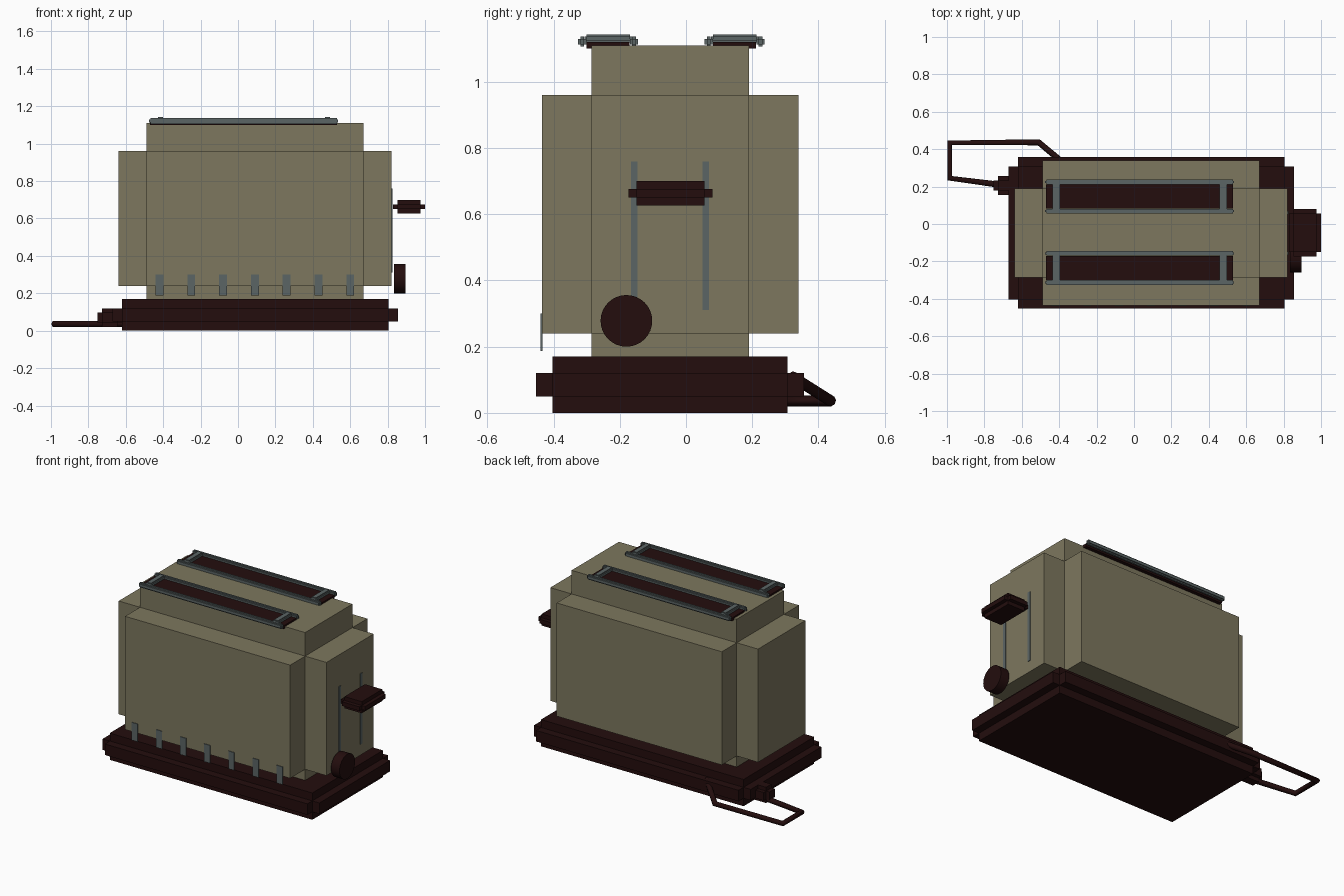
import bpy, bmesh, math
from mathutils import Vector

if "Cube" in bpy.data.objects:
    bpy.data.objects.remove(bpy.data.objects["Cube"])


def material(name, rgb):
    m = bpy.data.materials.new(name)
    m.diffuse_color = (*rgb, 1)
    m.use_nodes = True
    m.node_tree.nodes["Principled BSDF"].inputs["Base Color"].default_value = m.diffuse_color
    return m


OLIVE = material("olive enamel", (0.205, 0.185, 0.112))
DARK = material("dark brown plastic", (0.017, 0.004, 0.004))
STEEL = material("grey metal", (0.105, 0.13, 0.13))


def finish(name, bm, mat):
    bmesh.ops.remove_doubles(bm, verts=bm.verts, dist=1e-5)
    bmesh.ops.recalc_face_normals(bm, faces=bm.faces)
    me = bpy.data.meshes.new(name)
    bm.to_mesh(me)
    bm.free()
    me.materials.append(mat)
    ob = bpy.data.objects.new(name, me)
    bpy.context.collection.objects.link(ob)
    return ob


def stepped_box(name, lo, hi, inset, mat):
    """Box whose edges and corners are notched in by inset (one closed skin)."""
    cuts = [(a, a + inset, b - inset, b) for a, b in zip(lo, hi)]

    def solid(c):
        return all(0 <= i <= 2 for i in c) and sum(i != 1 for i in c) <= 1

    bm = bmesh.new()
    for c in [(i, j, k) for i in range(3) for j in range(3) for k in range(3)]:
        if not solid(c):
            continue
        for ax in range(3):
            for side in (0, 1):
                n = list(c)
                n[ax] += 2 * side - 1
                if solid(n):
                    continue
                u, v = (ax + 1) % 3, (ax + 2) % 3
                quad = []
                for du, dv in ((0, 0), (1, 0), (1, 1), (0, 1)):
                    p = [0, 0, 0]
                    p[ax] = cuts[ax][c[ax] + side]
                    p[u] = cuts[u][c[u] + du]
                    p[v] = cuts[v][c[v] + dv]
                    quad.append(bm.verts.new(p))
                bm.faces.new(quad)
    return finish(name, bm, mat)


def box(name, lo, hi, mat):
    bm = bmesh.new()
    bmesh.ops.create_cube(bm, size=1)
    for v in bm.verts:
        v.co = Vector([a + (c + 0.5) * (b - a) for a, b, c in zip(lo, hi, v.co)])
    return finish(name, bm, mat)


# Main housing and base
stepped_box("body", (-0.64, -0.435, 0.09), (0.822, 0.34, 1.11), 0.15, OLIVE)
stepped_box("base", (-0.67, -0.453, 0.0), (0.855, 0.357, 0.17), 0.05, DARK)

# Two bread slots, each with a metal frame
for label, y in (("front", -0.235), ("rear", 0.147)):
    box(label + "_slot", (-0.47, y - 0.065, 1.10), (0.53, y + 0.065, 1.12), DARK)
    for side, s in (("near", -1), ("far", 1)):
        r = y + s * 0.078
        stepped_box(f"{label}_{side}_rail", (-0.475, r - 0.0125, 1.106),
                    (0.535, r + 0.0125, 1.137), 0.007, STEEL)
    for end, x in (("left", -0.415), ("right", 0.478)):
        stepped_box(f"{label}_{end}_crossbar", (x - 0.02, y - 0.072, 1.118),
                    (x + 0.02, y + 0.072, 1.143), 0.006, STEEL)

# Lever tracks and lever
for i, y in enumerate((-0.156, 0.06)):
    box(f"lever_track_{i + 1}", (0.818, y - 0.01, 0.31), (0.826, y + 0.01, 0.76), STEEL)
stepped_box("lever", (0.83, -0.174, 0.626), (1.0, 0.08, 0.70), 0.024, DARK)

# Browning knob
bpy.ops.mesh.primitive_cylinder_add(vertices=32, radius=0.078, depth=0.06,
                                    location=(0.865, -0.18, 0.278),
                                    rotation=(0, math.pi / 2, 0))
knob = bpy.context.object
knob.name = "knob"
knob.data.materials.append(DARK)
bpy.ops.object.shade_smooth_by_angle()

# Row of front vent strips
for i in range(7):
    x = -0.42 + i * 0.17
    box(f"front_vent_{i + 1}", (x - 0.021, -0.439, 0.187), (x + 0.021, -0.434, 0.30), STEEL)

# Cord outlet and looped power cord
stepped_box("cord_outlet", (-0.75, 0.155, 0.02), (-0.62, 0.256, 0.12), 0.024, DARK)
path = [(-0.68, 0.205, 0.036), (-0.985, 0.245, 0.036), (-0.985, 0.434, 0.036),
        (-0.51, 0.437, 0.036), (-0.37, 0.32, 0.11)]
curve = bpy.data.curves.new("power_cord", "CURVE")
curve.dimensions = "3D"
curve.bevel_depth = 0.017
curve.bevel_resolution = 2
curve.use_fill_caps = True
line = curve.splines.new("POLY")
line.points.add(len(path) - 1)
for pt, co in zip(line.points, path):
    pt.co = (*co, 1)
curve.materials.append(DARK)
bpy.context.collection.objects.link(bpy.data.objects.new("power_cord", curve))
